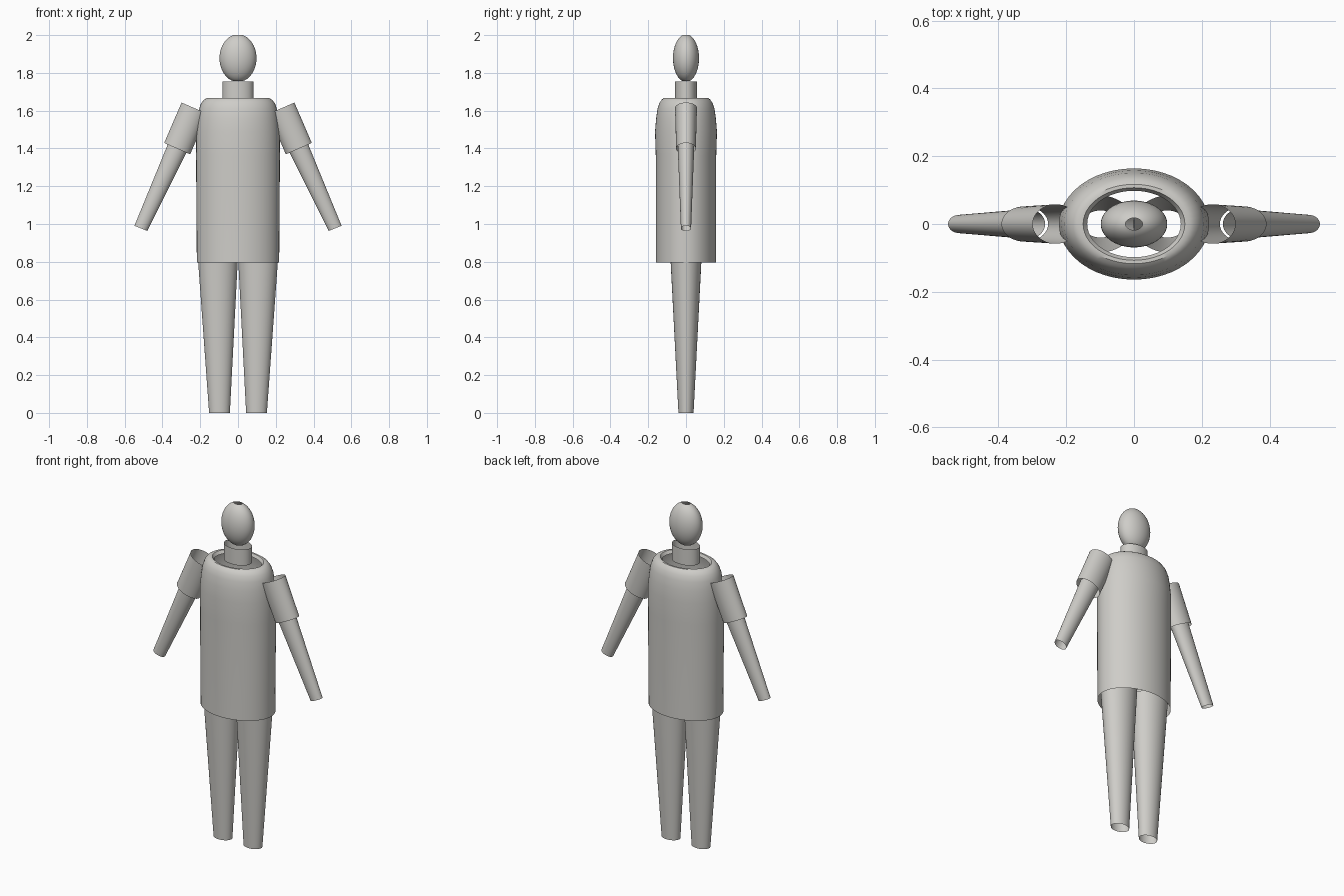
import bpy
import bmesh
from math import sin, cos, pi, radians

SEGMENTS = 48

cube = bpy.data.objects.get("Cube")
if cube:
    bpy.data.objects.remove(cube, do_unlink=True)

# One warm grey for the whole figure
grey = bpy.data.materials.new("warm_grey")
grey.use_nodes = True
grey.diffuse_color = (0.62, 0.61, 0.58, 1)
grey.node_tree.nodes["Principled BSDF"].inputs["Base Color"].default_value = grey.diffuse_color


def tube(name, rings, tilt=0):
    """Open elliptical tube; rings run upward as (x, z, radius_x, radius_y)."""
    bm = bmesh.new()
    loops = []
    for x, z, rx, ry in rings:
        loop = []
        for i in range(SEGMENTS):
            a = 2 * pi * i / SEGMENTS
            across = rx * cos(a)
            loop.append(bm.verts.new((x + across * cos(tilt), ry * sin(a),
                                      z + across * sin(tilt))))
        loops.append(loop)
    for low, high in zip(loops, loops[1:]):
        for i in range(SEGMENTS):
            j = (i + 1) % SEGMENTS
            bm.faces.new((low[i], low[j], high[j], high[i]))
    mesh = bpy.data.meshes.new(name)
    bm.to_mesh(mesh)
    bm.free()
    mesh.materials.append(grey)
    obj = bpy.data.objects.new(name, mesh)
    bpy.context.collection.objects.link(obj)
    bpy.ops.object.select_all(action="DESELECT")
    obj.select_set(True)
    bpy.context.view_layer.objects.active = obj
    bpy.ops.object.shade_smooth_by_angle(angle=radians(35))
    return obj


# Torso: long tunic with rounded shoulders and an open collar
tube("torso", [(0, z, rx, ry) for z, rx, ry in (
    (0.795, 0.218, 0.16), (1.36, 0.222, 0.16), (1.49, 0.221, 0.164),
    (1.56, 0.214, 0.158), (1.61, 0.206, 0.151), (1.64, 0.195, 0.141),
    (1.658, 0.18, 0.129), (1.667, 0.165, 0.117), (1.667, 0.15, 0.107),
    (1.65, 0.138, 0.098))])

# Neck
tube("neck", [(0, 1.66, 0.082, 0.058), (0, 1.755, 0.082, 0.058)])

# Head: egg shape with small openings at crown and base
steps = 20
head = []
for i in range(steps + 1):
    a = 0.26 + (pi - 0.52) * i / steps
    head.append((0, 1.878 - 0.126 * cos(a), 0.098 * sin(a), 0.069 * sin(a)))
tube("head", head)

# Limbs, one set on each side
for side, s in (("left", 1), ("right", -1)):
    tube(side + "_leg", [(0.098 * s, 0, 0.055, 0.04),
                         (0.107 * s, 0.87, 0.109, 0.085)])
    tube(side + "_upper_arm", [(0.322 * s, 1.399, 0.075, 0.052),
                               (0.230 * s, 1.613, 0.075, 0.058)], radians(23.6) * s)
    tube(side + "_forearm", [(0.514 * s, 0.977, 0.037, 0.027),
                             (0.313 * s, 1.42, 0.055, 0.044)], radians(22) * s)
